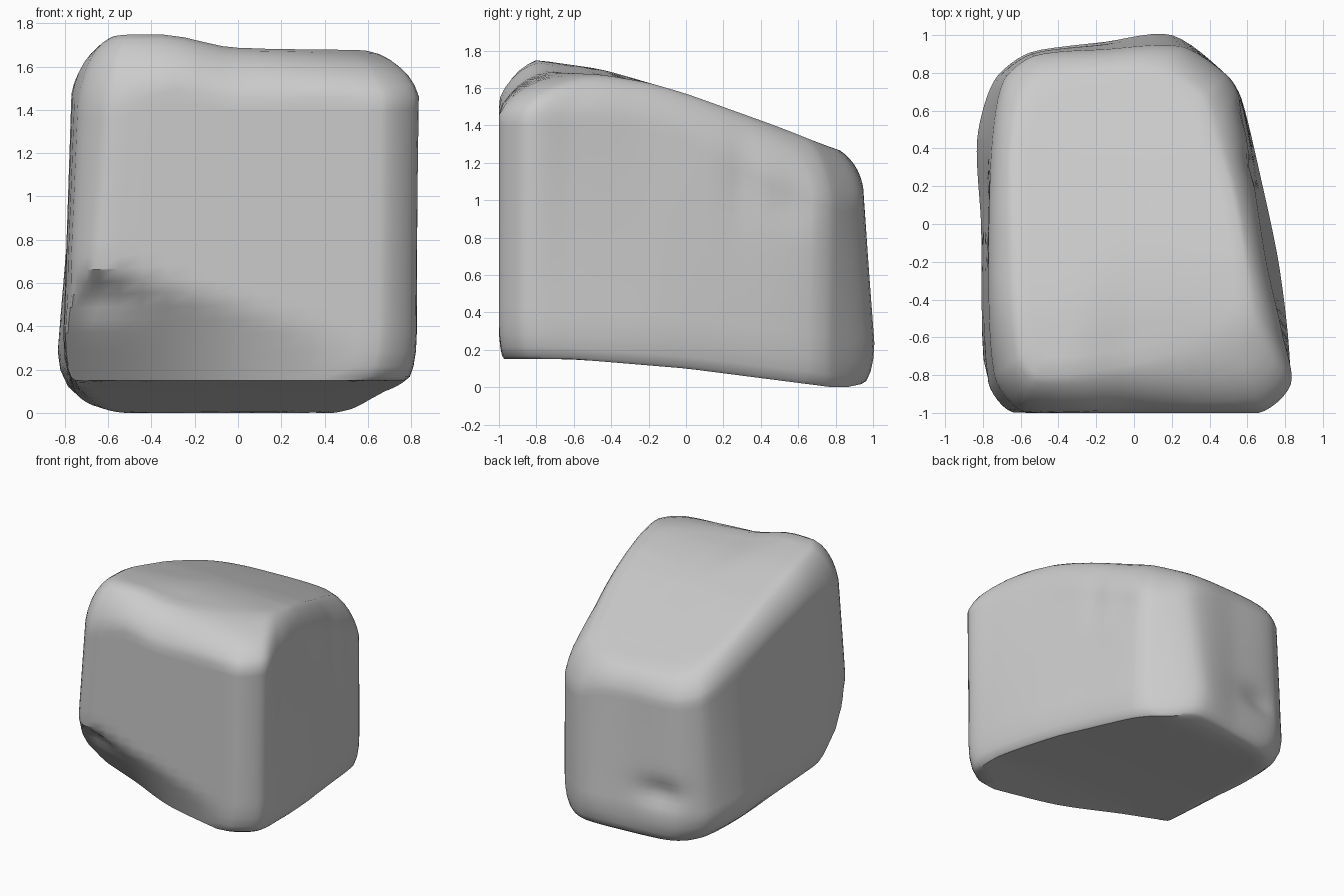
import bpy, bmesh, math
from mathutils import Vector

if "Cube" in bpy.data.objects:
    bpy.data.objects.remove(bpy.data.objects["Cube"])

SUB = 6  # samples per outline segment

# Plan outlines (16 matching points, counter-clockwise from front left)
FOOT = [(-.70, -.97), (0, -.98), (.58, -.96), (.75, -.84), (.77, -.58), (.71, -.15), (.62, .25), (.53, .62),
        (.44, .78), (.22, .93), (-.15, .91), (-.46, .84), (-.60, .68), (-.67, .35), (-.73, -.1), (-.75, -.86)]
BELLY = [(-.67, -1), (0, -1), (.65, -1), (.81, -.87), (.82, -.65), (.765, -.2), (.67, .25), (.57, .66),
         (.50, .78), (.20, 1.0), (-.15, .965), (-.55, .91), (-.74, .76), (-.83, .45), (-.81, 0), (-.785, -.86)]
SHOULDER = [(-.58, -.995), (0, -1), (.66, -1), (.83, -.85), (.79, -.6), (.70, -.2), (.63, .25), (.565, .67),
            (.49, .79), (.25, .94), (-.15, .925), (-.53, .89), (-.69, .76), (-.75, .45), (-.77, 0), (-.74, -.80)]
CROWN = [(-.50, -.80), (0, -.74), (.46, -.60), (.59, -.50), (.60, -.36), (.57, -.1), (.51, .2), (.41, .5),
         (.36, .66), (.17, .80), (-.1, .82), (-.45, .77), (-.58, .67), (-.64, .4), (-.63, -.1), (-.59, -.68)]

# Heights along y
TOP = [(-1, 1.75), (-.8, 1.75), (-.45, 1.70), (0, 1.57), (.5, 1.39), (.8, 1.27), (1, 1.22)]
BOTTOM = [(-1, .15), (-.6, .15), (0, .10), (.78, .0), (.86, .0), (1, .03)]

# Chipped lower front: start height and slope along x
CHIP_Z = [(-.8, .68), (-.4, .60), (0, .50), (.4, .36), (.7, .15)]
CHIP_SLOPE = [(-.8, .95), (-.4, .75), (0, .42), (.4, .25), (.7, 0)]

# Dents: centre, radii, displacement
DENTS = [((-.64, -.95, .54), (.15, .3, .09), (.02, .06, .0)),
         ((.62, .30, 1.10), (.2, .07, .2), (-.02, 0, 0)),
         ((.58, .55, 1.0), (.2, .14, .14), (-.02, 0, 0)),
         ((-.42, .95, .38), (.17, .2, .10), (0, -.05, 0)),
         ((-.76, .1, .9), (.2, .2, .3), (.02, 0, 0))]


def lerp_table(table, v):
    for (a, za), (b, zb) in zip(table, table[1:]):
        if v <= b:
            return za + (zb - za) * max(0, (v - a) / (b - a))
    return table[-1][1]


def smooth_table(table, v):
    return sum(lerp_table(table, v + d) for d in (-.06, 0, .06)) / 3


def ramp(v):
    v = min(1, max(0, v))
    return v * v * (3 - 2 * v)


def top_z(x, y):
    front = min(1, max(0, (-.2 - y) / .5))
    return smooth_table(TOP, y) - .055 * ramp((x + .35) / .35) * front


def bottom_z(x, y):
    return lerp_table(BOTTOM, y)


def edge_h(s):
    # height of the worn upper edge, larger at two corners
    back_right = ramp(s.x / .45) * ramp((s.y + .2) / .8)
    front_left = ramp((-.2 - s.x) / .4) * ramp((-.4 - s.y) / .4)
    return .19 - .05 * s.y + .13 * back_right + .09 * front_left


def outline(points):
    pts = [Vector(p) for p in points]
    n, out = len(pts), []
    for i in range(n):
        a, b, c, d = (pts[(i + k) % n] for k in (-1, 0, 1, 2))
        length = (c - b).length * .8
        m0, m1 = (c - a).normalized() * length, (d - b).normalized() * length
        for k in range(SUB):
            t = k / SUB
            out.append(b * (2*t**3 - 3*t*t + 1) + m0 * (t**3 - 2*t*t + t)
                       + c * (3*t*t - 2*t**3) + m1 * (t**3 - t*t))
    return out


def carved(p):
    # push the lower front back to the sloping chip, then add dents
    depth = max(0, smooth_table(CHIP_Z, p.x) - p.z) * smooth_table(CHIP_SLOPE, p.x)
    p = Vector((p.x, max(p.y, -1 + depth), p.z))
    move = Vector()
    for c, r, d in DENTS:
        q = sum(((p[i] - c[i]) / r[i]) ** 2 for i in range(3))
        move += Vector(d) * math.exp(-q)
    return p + move


foot, belly, shoulder, crown = map(outline, (FOOT, BELLY, SHOULDER, CROWN))
rings = []

# Underside
for s in (.2, .35, .5, .65, .8, .92, 1):
    rings.append([Vector((*(p * s), bottom_z(*(p * s)))) for p in foot])
# Lower edge flaring out to the belly
for k in range(1, 5):
    a = k / 4 * math.pi / 2
    rings.append([Vector((*f.lerp(b, math.sin(a)), bottom_z(*f) + .22 * (1 - math.cos(a))))
                  for f, b in zip(foot, belly)])
# Side walls
for k in range(1, 19):
    ring = []
    for f, b, s in zip(foot, belly, shoulder):
        p = b.lerp(s, k / 18)
        low = bottom_z(*f) + .22
        high = top_z(*s) - edge_h(s)
        ring.append(Vector((*p, low + (high - low) * k / 18)))
    rings.append(ring)
# Worn upper edge: between a round and a straight chamfer
for k in range(1, 7):
    t = k / 6
    inward = .65 * math.cos(t * math.pi / 2) + .35 * (1 - t)
    drop = .65 * (1 - math.sin(t * math.pi / 2)) + .35 * (1 - t)
    ring = []
    for s, c in zip(shoulder, crown):
        p = c.lerp(s, inward)
        ring.append(Vector((*p, top_z(*p) - edge_h(s) * drop)))
    rings.append(ring)
# Sloping top
for s in (.88, .74, .58, .4, .2):
    rings.append([Vector((*(p * s), top_z(*(p * s)))) for p in crown])

# Skin the rings into one closed boulder
bm = bmesh.new()
loops = [[bm.verts.new(carved(p)) for p in ring] for ring in rings]
n = len(foot)
for lo, hi in zip(loops, loops[1:]):
    for i in range(n):
        j = (i + 1) % n
        bm.faces.new((lo[i], lo[j], hi[j], hi[i]))
for loop, z in ((loops[0], bottom_z(0, 0)), (loops[-1], top_z(0, 0))):
    centre = bm.verts.new((0, 0, z))
    for i in range(n):
        bm.faces.new((loop[i], loop[(i + 1) % n], centre))
bmesh.ops.remove_doubles(bm, verts=bm.verts, dist=.001)
bmesh.ops.recalc_face_normals(bm, faces=bm.faces)

mesh = bpy.data.meshes.new("boulder")
bm.to_mesh(mesh)
bm.free()
boulder = bpy.data.objects.new("boulder", mesh)
bpy.context.collection.objects.link(boulder)
bpy.context.view_layer.objects.active = boulder
boulder.select_set(True)
bpy.ops.object.shade_smooth_by_angle(angle=math.radians(35))
